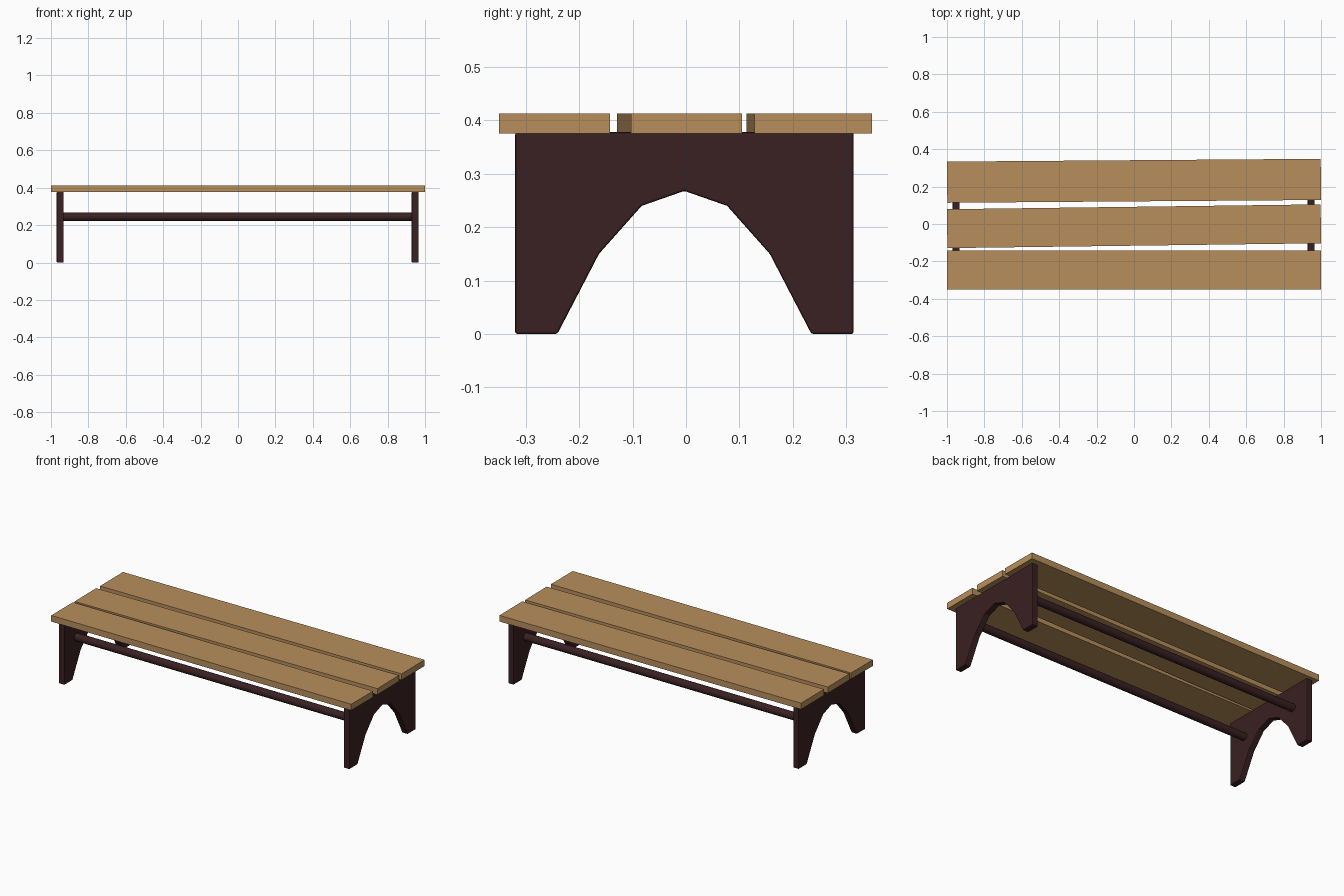
import bpy, bmesh, math

cube = bpy.data.objects.get("Cube")
if cube:
    bpy.data.objects.remove(cube, do_unlink=True)


def make_material(name, rgb):
    mat = bpy.data.materials.new(name)
    mat.use_nodes = True
    mat.diffuse_color = (*rgb, 1)
    mat.node_tree.nodes["Principled BSDF"].inputs["Base Color"].default_value = (*rgb, 1)
    return mat


wood = make_material("light wood", (0.48, 0.275, 0.107))
dark = make_material("dark brown paint", (0.042, 0.015, 0.016))


def plank(name, y, width, angle):
    bpy.ops.mesh.primitive_cube_add(size=1, location=(0, y, 0.3945), rotation=(0, 0, angle))
    ob = bpy.context.object
    ob.name = name
    ob.scale = (1.998, width, 0.037)
    ob.data.materials.append(wood)


def leg(name, x, thickness=0.037, centre=-0.003):
    # Half outline from the arch crown to the top corner, then mirrored
    half = [(0.08, 0.24), (0.16, 0.15), (0.238, 0), (0.317, 0), (0.317, 0.378)]
    outline = [(0, 0.268)] + half + [(-y, z) for y, z in reversed(half)]
    bm = bmesh.new()
    face = bm.faces.new([bm.verts.new((x - thickness / 2, y + centre, z)) for y, z in outline])
    grown = bmesh.ops.extrude_face_region(bm, geom=[face])["geom"]
    moved = [v for v in grown if isinstance(v, bmesh.types.BMVert)]
    bmesh.ops.translate(bm, verts=moved, vec=(thickness, 0, 0))
    bmesh.ops.recalc_face_normals(bm, faces=bm.faces)
    mesh = bpy.data.meshes.new(name)
    bm.to_mesh(mesh)
    bm.free()
    ob = bpy.data.objects.new(name, mesh)
    bpy.context.collection.objects.link(ob)
    mesh.materials.append(dark)
    # Softened board edges
    bevel = ob.modifiers.new("soft edges", "BEVEL")
    bevel.width = 0.004
    bevel.segments = 2


def rail(name, y):
    bpy.ops.mesh.primitive_cylinder_add(vertices=16, radius=0.023, depth=1.88,
                                        location=(0, y, 0.245), rotation=(0, math.pi / 2, 0))
    ob = bpy.context.object
    ob.name = name
    ob.data.materials.append(dark)
    bpy.ops.object.shade_smooth_by_angle(angle=math.radians(40))


# Seat planks, the rear two laid slightly askew
plank("front_plank", -0.246, 0.208, 0)
plank("middle_plank", -0.012, 0.208, 0.013)
plank("rear_plank", 0.231, 0.22, 0.0075)

# Arched end boards and the two rails joining them
leg("left_leg", 0.947)
leg("right_leg", -0.951)
rail("front_rail", -0.203)
rail("rear_rail", 0.197)
